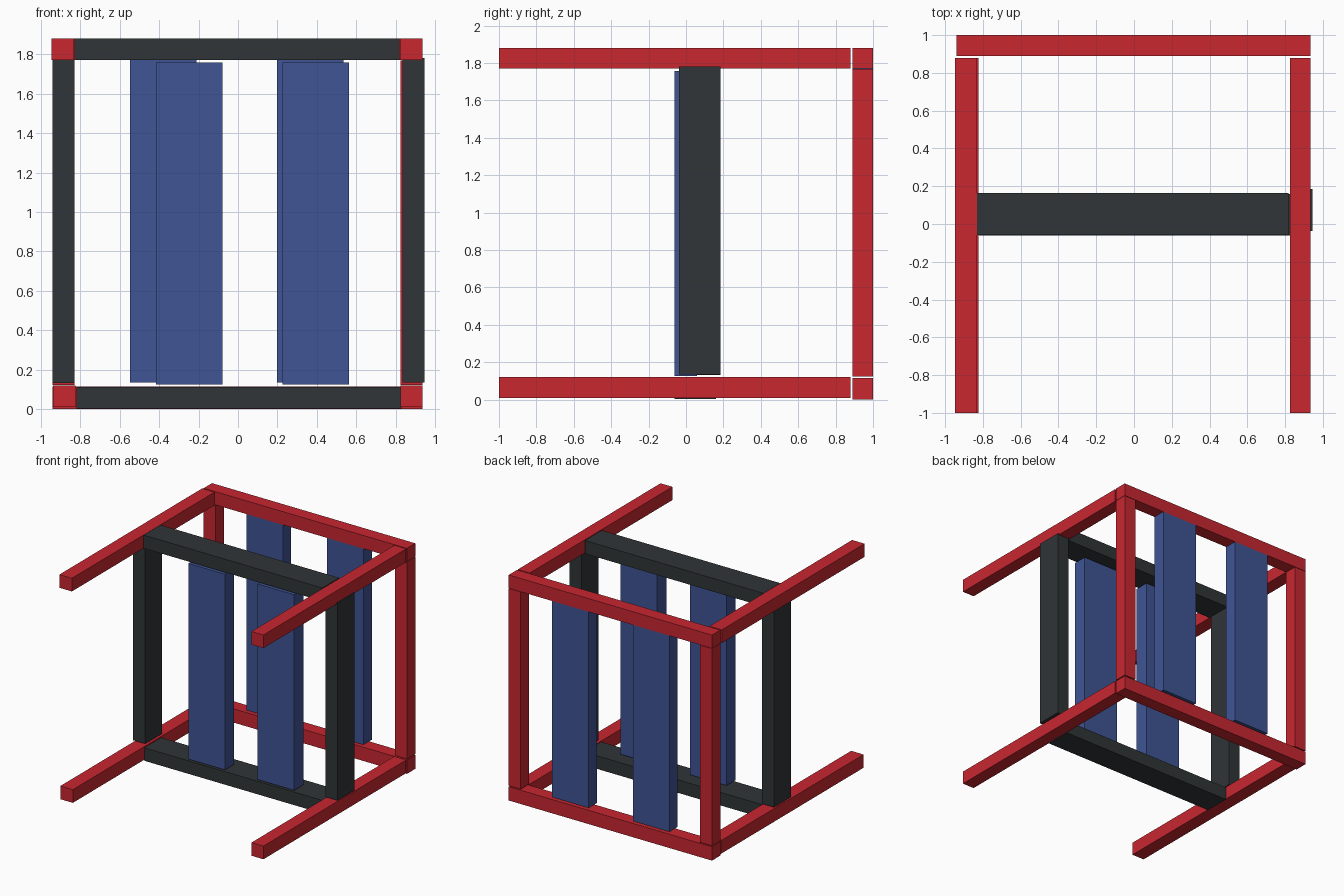
import bpy

if "Cube" in bpy.data.objects:
    bpy.data.objects.remove(bpy.data.objects["Cube"])


def material(name, rgb):
    m = bpy.data.materials.new(name)
    m.diffuse_color = (*rgb, 1.0)
    m.use_nodes = True
    m.node_tree.nodes["Principled BSDF"].inputs["Base Color"].default_value = m.diffuse_color
    return m


RED = material("red", (0.58, 0.02, 0.03))
BLACK = material("black", (0.03, 0.035, 0.038))
BLUE = material("blue", (0.05, 0.09, 0.30))


def beam(name, mat, x, y, z):
    """Box given by its (min, max) extent along each axis."""
    spans = (x, y, z)
    bpy.ops.mesh.primitive_cube_add(size=1, location=[(a + b) / 2 for a, b in spans])
    ob = bpy.context.object
    ob.name = name
    ob.scale = [b - a for a, b in spans]
    bpy.ops.object.transform_apply(location=False, rotation=False, scale=True)
    ob.data.materials.append(mat)


TOP, BOTTOM = (1.77, 1.88), (0.01, 0.12)
BACK = (0.89, 1.0)

# Red side rails running front to back
for level, z, left in (("top", TOP, -0.947), ("bottom", BOTTOM, -0.938)):
    beam(f"left_{level}_rail", RED, (left, left + 0.115), (-1.0, 0.88), z)
    beam(f"right_{level}_rail", RED, (0.825, 0.935), (-1.0, 0.88), z)

# Red back frame
beam("back_top_beam", RED, (-0.94, 0.935), BACK, TOP)
beam("back_bottom_beam", RED, (-0.94, 0.935), BACK, (0.0, 0.115))
beam("back_left_post", RED, (-0.94, -0.83), BACK, (0.123, 1.767))
beam("back_right_post", RED, (0.825, 0.935), BACK, (0.123, 1.767))

# Black middle frame
beam("middle_top_beam", BLACK, (-0.83, 0.818), (-0.057, 0.165), TOP)
beam("middle_bottom_beam", BLACK, (-0.82, 0.828), (-0.062, 0.16), (0.003, 0.112))
beam("middle_left_post", BLACK, (-0.94, -0.83), (-0.038, 0.185), (0.133, 1.77))
beam("middle_right_post", BLACK, (0.835, 0.945), (-0.038, 0.185), (0.135, 1.78))

# Blue slats in the middle and back frames
for side, mid_x, back_x in (("left", -0.415, -0.547), ("right", 0.225, 0.197)):
    beam(f"middle_{side}_slat", BLUE, (mid_x, mid_x + 0.337), (-0.062, 0.06), (0.126, 1.757))
    beam(f"back_{side}_slat", BLUE, (back_x, back_x + 0.337), BACK, (0.135, 1.77))
